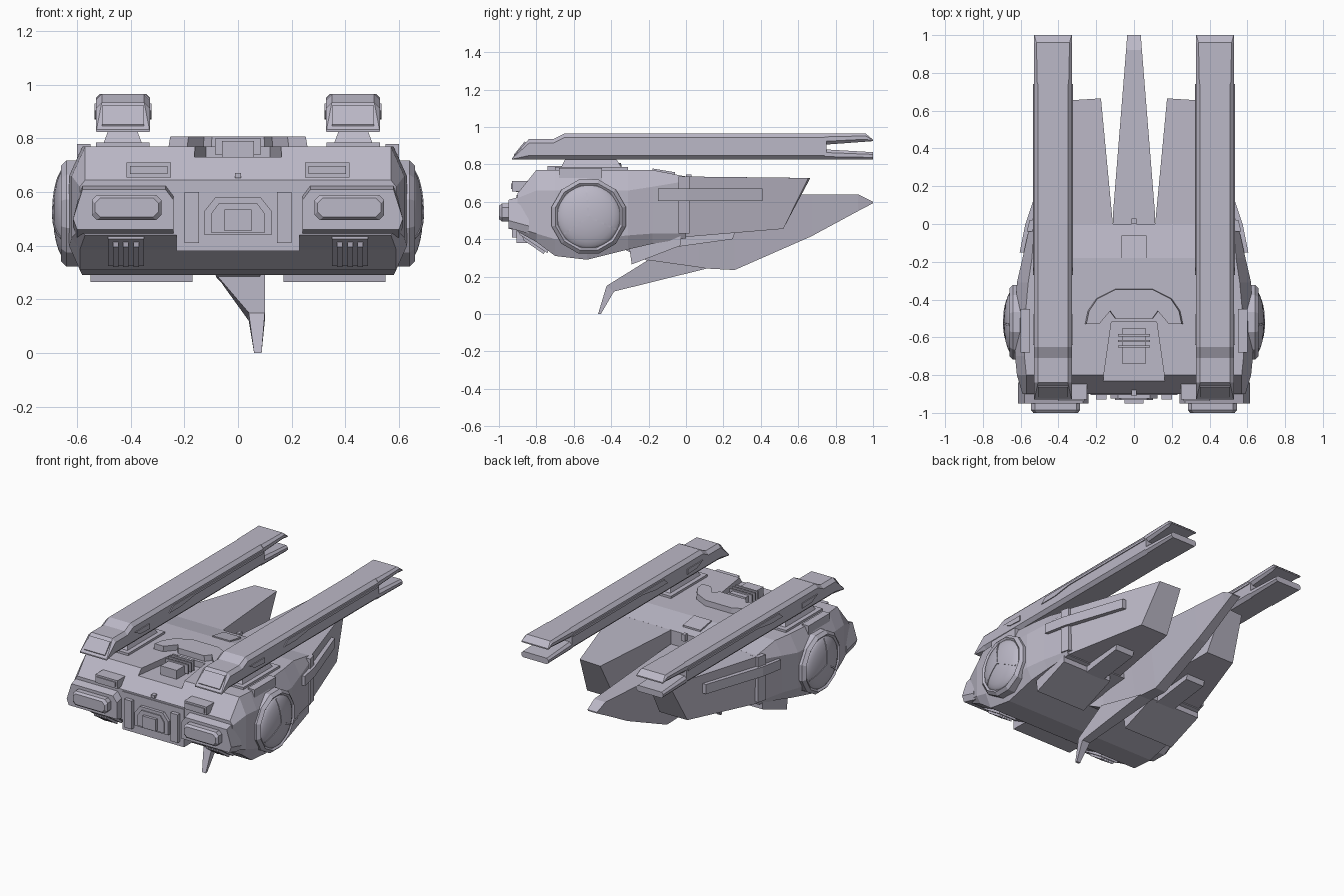
import bpy, bmesh, math

if "Cube" in bpy.data.objects:
    bpy.data.objects.remove(bpy.data.objects["Cube"])

mat = bpy.data.materials.new("lavender_grey")
mat.use_nodes = True
COLOR = (0.50, 0.48, 0.57, 1)
mat.diffuse_color = COLOR
mat.node_tree.nodes["Principled BSDF"].inputs["Base Color"].default_value = COLOR


def finish(name, bm, mirror):
    bmesh.ops.remove_doubles(bm, verts=bm.verts, dist=1e-5)
    bmesh.ops.recalc_face_normals(bm, faces=bm.faces)
    me = bpy.data.meshes.new(name)
    bm.to_mesh(me)
    bm.free()
    me.materials.append(mat)
    ob = bpy.data.objects.new(name, me)
    bpy.context.collection.objects.link(ob)
    if mirror:
        ob.modifiers.new("mirror", 'MIRROR').use_mirror_merge = False
    return ob


def loft(name, rings, mirror=False):
    """Skin a list of equal-length closed rings and cap both ends."""
    bm = bmesh.new()
    vs = [[bm.verts.new(p) for p in r] for r in rings]
    n = len(vs[0])
    for a, b in zip(vs, vs[1:]):
        for i in range(n):
            j = (i + 1) % n
            bm.faces.new((a[i], a[j], b[j], b[i]))
    bm.faces.new(vs[0])
    bm.faces.new(vs[-1])
    return finish(name, bm, mirror)


def prism(name, pts, axis, a, b, mirror=False):
    """Extrude a flat outline along an axis from a to b."""
    put = {'x': lambda p, t: (t, p[0], p[1]),
           'y': lambda p, t: (p[0], t, p[1]),
           'z': lambda p, t: (p[0], p[1], t)}[axis]
    return loft(name, [[put(p, t) for p in pts] for t in (a, b)], mirror)


def box(name, x, y, z, mirror=False):
    pts = [(x[0], y[0]), (x[1], y[0]), (x[1], y[1]), (x[0], y[1])]
    return prism(name, pts, 'z', z[0], z[1], mirror)


def both(half):
    return half + [(-x, y) for x, y in reversed(half)]


def octagon(x0, x1, z0, z1, c):
    return [(x0 + c, z0), (x1 - c, z0), (x1, z0 + c), (x1, z1 - c),
            (x1 - c, z1), (x0 + c, z1), (x0, z1 - c), (x0, z0 + c)]


# Main hull: y, top half width, top z, side half width, upper z, lower z, base half width, base z
stations = [
    (-.90, .57, .645, .59, .62, .46, .57, .44),
    (-.80, .57, .77, .62, .66, .43, .59, .385),
    (-.70, .58, .77, .63, .66, .40, .59, .31),
    (-.53, .58, .77, .63, .66, .40, .58, .29),
    (-.31, .56, .77, .62, .66, .42, .58, .345),
    (-.18, .54, .77, .59, .68, .43, .56, .375),
    (0, .53, .735, .55, .71, .43, .54, .405),
]
rings = []
for y, xt, zt, xm, zu, zl, xb, zb in stations:
    half = [(xb, zb), (xm, zl), (xm, zu), (xt, zt)]
    rings.append([(x, y, z) for x, z in both(half)])
hull = loft("hull", rings)

# Channel cut into the front of the deck
cutter = prism("channel_cutter", both([(.18, -1), (.16, -.8), (.12, -.52)]), 'z', .73, 1)
cutter.hide_render = True
cutter.hide_viewport = True
cutter.display_type = 'WIRE'
cut = hull.modifiers.new("channel", 'BOOLEAN')
cut.operation = 'DIFFERENCE'
cut.object = cutter

# Deck details
box("deck_vent", (-.06, .06), (-.74, -.55), (.72, .79))
for i in range(3):
    y = -.655 + i * .03
    box("vent_slat", (-.085, .085), (y, y + .012), (.74, .80))
arch = [(.10, -.50), (.13, -.46), (.19, -.53), (.26, -.53), (.245, -.46),
        (.20, -.395), (.10, -.345)]
loft("deck_arch", [[(x, y, .765) for x, y in both(arch)],
                   [(x * .97, y * .99 - .005, .808) for x, y in both(arch)]])
prism("deck_hatch", [(-.18, .74), (-.18, .778), (-.06, .758), (-.06, .74)], 'x', -.065, .065)
box("rear_nub", (-.012, .012), (0, .03), (.70, .745))
box("front_nub", (-.012, .012), (-.91, -.88), (.652, .672))
box("shoulder_block", (.55, .60), (-.68, -.45), (.70, .78), True)

# Front pods, pads and vents
pod = [(.24, .46), (.60, .46), (.615, .50), (.58, .61), (.27, .61), (.24, .57)]
loft("front_pod", [[(x, -.95, z) for x, z in pod],
                   [(x, -.84, z + (.03 if z > .55 else -.03)) for x, z in pod]], True)
loft("pod_pad", [[(x, y, z) for x, z in octagon(.285 + d, .545 - d, .495 + d, .59 - d, .02)]
                 for y, d in ((-.94, 0), (-.985, 0), (-1, .012))], True)
box("brow_vent", (.25, .415), (-.93, -.80), (.655, .71), True)
box("brow_vent_face", (.262, .403), (-.936, -.92), (.667, .698), True)

# Centre front panel
box("front_panel", (-.23, .23), (-.905, -.75), (.38, .635))
prism("panel_shield", both([(.125, .44), (.125, .53), (.085, .58)]), 'y', -.925, -.89)
prism("panel_inner", both([(.10, .45), (.10, .52), (.07, .56)]), 'y', -.932, -.92)
box("panel_core", (-.05, .05), (-.95, -.92), (.455, .535))
box("panel_bar", (.145, .20), (-.93, -.89), (.41, .60), True)

# Lower intakes with slats
prism("lower_intake", [(-.89, .465), (-.89, .425), (-.74, .325), (-.72, .40)],
      'x', .35, .485, True)
for i in range(3):
    x = .37 + i * .038
    prism("intake_slat", [(-.88, .44), (-.87, .395), (-.76, .32), (-.74, .38)],
          'x', x, x + .02, True)

# Rear wings, swept end
loft("rear_wing", [
    [(.11, -.02, .41), (.54, -.02, .41), (.552, -.02, .735), (.11, -.02, .735)],
    [(.165, .52, .455), (.375, .52, .455), (.335, .655, .727), (.175, .665, .727)]], True)
loft("wing_rail", [[(x - .05, y, .605), (x, y, .605), (x, y, .67), (x - .05, y, .67)]
                   for y, x in ((-.15, .605), (0, .575), (.41, .437))], True)
loft("wing_joint", [[(x - .06, y, .43), (x, y, .43), (x, y, .735), (x - .06, y, .735)]
                    for y, x in ((-.04, .568), (.02, .553))], True)

# Belly wedges
prism("belly_wedge", [(-.31, .40), (-.29, .265), (-.03, .365), (-.03, .43)],
      'x', .17, .55, True)
prism("belly_fin", [(-.06, .44), (-.04, .36), (.25, .40), (.27, .46)], 'x', .22, .36, True)

# Keel and tail spike: y, top z, top half width, base z, base half width
keel = [(-.32, .42, .115, .34, .10), (-.2, .64, .115, .28, .08), (.07, .64, .11, .245, .045),
        (.26, .64, .095, .235, .04), (.67, .64, .062, .415, .035),
        (.92, .64, .042, .55, .03), (1, .60, .036, .592, .03)]
loft("tail_keel", [[(-wb, y, zb), (wb, y, zb), (wt, y, zt), (-wt, y, zt)]
                   for y, zt, wt, zb, wb in keel])

# Bent strut under the belly
loft("belly_strut", [
    [(-.08, -.2, .29), (.10, -.2, .29), (.05, .12, .245), (-.05, .12, .245)],
    [(.04, -.425, .15), (.10, -.425, .15), (.10, -.385, .12), (.04, -.385, .12)],
    [(.06, -.47, 0), (.088, -.47, 0), (.088, -.455, 0), (.06, -.455, 0)]])


# Side drums
def ring(r, x, n):
    return [(x, -.52 + r * math.cos(2 * math.pi * (i + .5) / n),
             .52 + r * math.sin(2 * math.pi * (i + .5) / n)) for i in range(n)]


def dome_x(r):
    return .635 + .055 * math.sqrt(max(0, 1 - (r / .175) ** 2))


loft("drum_ring", [ring(r, x, 12) for r, x in
                   ((.205, .5), (.205, .64), (.185, .66), (.172, .65))], True)
dome = loft("drum_dome", [ring(r, dome_x(r), 36) for r in
                          (.174, .168, .155, .135, .105, .07, .035, .004)], True)
bpy.ops.object.select_all(action='DESELECT')
bpy.context.view_layer.objects.active = dome
dome.select_set(True)
bpy.ops.object.shade_smooth_by_angle(angle=math.radians(35))
for k in range(3):
    a = math.radians(-25 + k * 120)
    c, s = math.cos(a), math.sin(a)
    arm = []
    for r in (0, .05, .09, .13, .16):
        arm.append([(dome_x(r) + h, -.52 + r * c - w * s, .52 + r * s + w * c)
                    for h, w in ((-.01, -.005), (.004, -.005), (.004, .005), (-.01, .005))])
    loft("dome_seam", arm, True)


# Long cannons: chamfered body with a forked rear end
def gun(name, spans):
    loft(name, [[(x, y, z) for x, z in octagon(.328, .53, z0, z1, min(.022, (z1 - z0) * .3))]
                for y, z0, z1 in spans], True)


gun("cannon_body", [(-.93, .825, .833), (-.84, .825, .935), (-.71, .825, .935),
                    (-.65, .825, .965), (.75, .825, .965)])
gun("cannon_upper_prong", [(.74, .905, .965), (.96, .921, .965), (1, .924, .932)])
gun("cannon_lower_prong", [(.74, .825, .88), (1, .825, .865)])
prism("cannon_muzzle", [(-.915, .84), (-.92, .852), (-.863, .922), (-.85, .91)],
      'x', .35, .508, True)
groove = [(-.27, .895), (-.14, .895), (0, .915), (.74, .915), (.74, .93), (-.23, .93)]
cheek = [(-.64, .905), (-.58, .875), (-.48, .87), (-.48, .905)]
for x in (.322, .526):
    prism("cannon_side_strip", groove, 'x', x, x + .01, True)
    prism("cannon_cheek", cheek, 'x', x, x + .01, True)

# Cannon mounts
loft("cannon_pylon", [
    [(.35, -.68, .76), (.51, -.68, .76), (.51, -.33, .76), (.35, -.33, .76)],
    [(.38, -.64, .84), (.48, -.64, .84), (.48, -.38, .84), (.38, -.38, .84)]], True)
box("pylon_base", (.33, .53), (-.70, -.31), (.75, .785), True)
